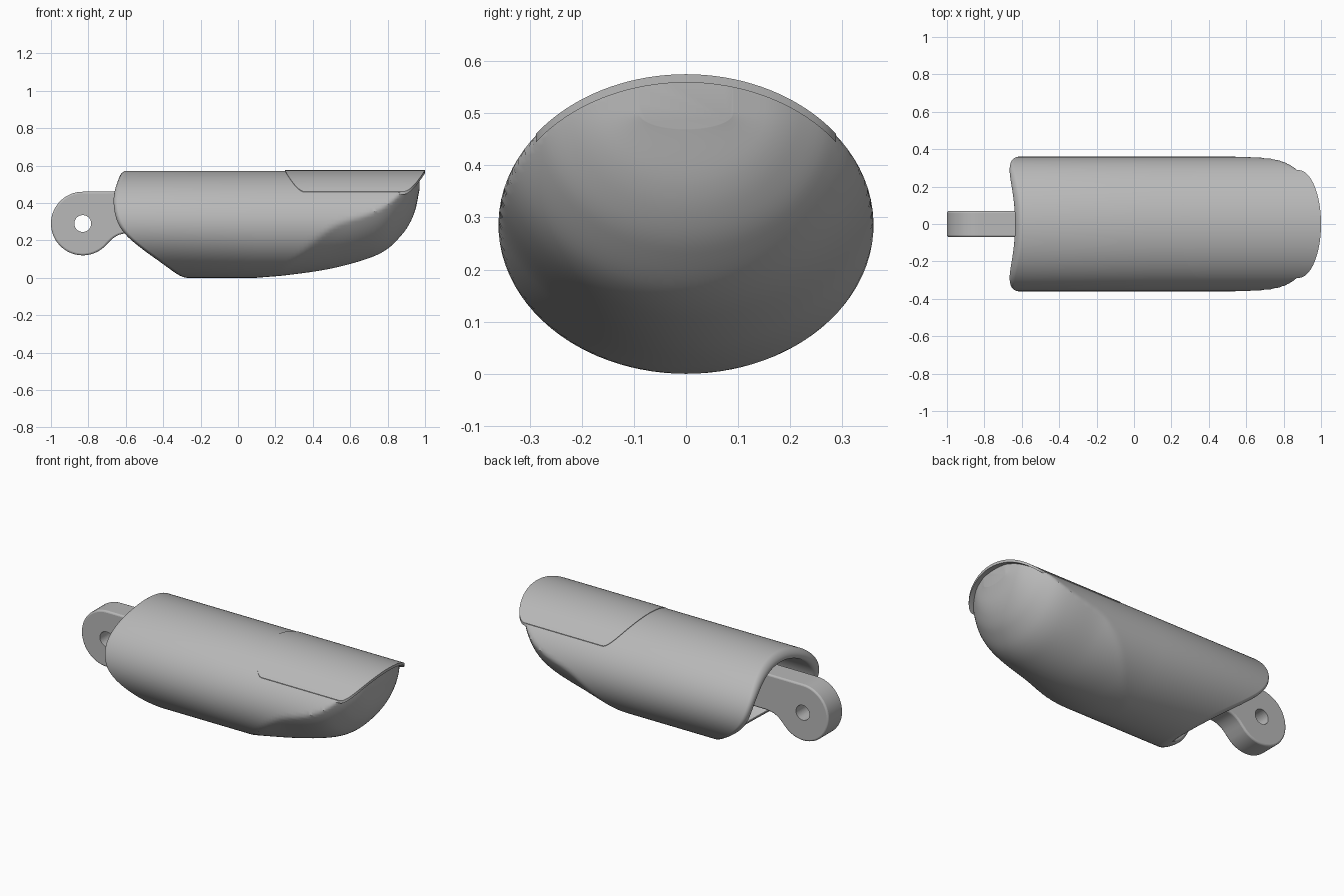
import bpy, bmesh, math

if "Cube" in bpy.data.objects:
    bpy.data.objects.remove(bpy.data.objects["Cube"])

grey = bpy.data.materials.new("plain grey")
grey.use_nodes = True
COLOUR = (0.48, 0.48, 0.48, 1)
grey.diffuse_color = COLOUR
grey.node_tree.nodes["Principled BSDF"].inputs["Base Color"].default_value = COLOUR

A, B, MID = 0.36, 0.286, 0.286      # oval half width, half height, centre height
POLE = 0.5                          # height of the fingertip's dome centre
WALL = 0.06


def curve(points):
    """Smooth function through (input, output) points."""
    def slope(i):
        p, q = points[max(i - 1, 0)], points[min(i + 1, len(points) - 1)]
        return (q[1] - p[1]) / (q[0] - p[0])

    def value(u):
        u = min(max(u, points[0][0]), points[-1][0])
        i = next(k for k in range(len(points) - 1) if u <= points[k + 1][0])
        (u0, v0), (u1, v1) = points[i], points[i + 1]
        h = u1 - u0
        t = (u - u0) / h
        s = 1 - t
        return (v0 * (1 + 2 * t) * s * s + slope(i) * h * t * s * s
                + v1 * t * t * (3 - 2 * t) - slope(i + 1) * h * t * t * s)
    return value


def finish(name, bm, angle=35):
    bmesh.ops.recalc_face_normals(bm, faces=bm.faces)
    mesh = bpy.data.meshes.new(name)
    bm.to_mesh(mesh)
    bm.free()
    obj = bpy.data.objects.new(name, mesh)
    bpy.context.collection.objects.link(obj)
    mesh.materials.append(grey)
    bpy.ops.object.select_all(action='DESELECT')
    obj.select_set(True)
    bpy.context.view_layer.objects.active = obj
    bpy.ops.object.shade_smooth_by_angle(angle=math.radians(angle))
    return obj


def skin(bm, rows, closed):
    """Join rows of points with quads."""
    grid = [[bm.verts.new(p) for p in row] for row in rows]
    n = len(grid[0])
    for r, s in zip(grid, grid[1:]):
        for i in range(n if closed else n - 1):
            j = (i + 1) % n
            bm.faces.new((r[i], r[j], s[j], s[i]))
    return grid


# Shell: oval tube with a slanted open back and a domed tip
rear = curve([(0, -.3), (.08, -.41), (.16, -.52), (.23, -.6), (.3, -.645),
              (.4, -.665), (.48, -.655), (.575, -.62)])
belly = curve([(.1, 0), (.27, .015), (.5, .05), (.7, .105), (.8, .155),
               (.88, .235), (.92, .295), (.95, .37), (.97, .47)])
breadth = curve([(.1, .6), (.27, .51), (.5, .42), (.7, .385), (.8, .35),
                 (.88, .285), (.92, .23), (.95, .17), (.97, .09)])
SIDES = 144


def section(x):
    """Oval trimmed by the dome at this x, as (y, z) points."""
    pts = []
    for k in range(SIDES):
        f = math.tau * k / SIDES
        c, s = math.cos(f), math.sin(f)
        rise = POLE - MID
        qa = (c / A) ** 2 + (s / B) ** 2
        qb = rise * s / B ** 2
        qc = (rise / B) ** 2 - 1
        r = (-qb + math.sqrt(qb * qb - qa * qc)) / qa
        if x > 0.1:
            w = breadth(x)
            if s < 0:
                r = min(r, 1 / math.hypot(c / w, s / (POLE - belly(x))))
            else:
                r = min(r, w / max(abs(c), 1e-6))
        pts.append((r * c, POLE + r * s))
    return pts


def inset(d):
    return [(y * (A - d) / A, MID + (z - MID) * (B - d) / B) for y, z in section(0)]


rows = [[(-0.15, y, z) for y, z in inset(WALL)]]
for k in range(13):
    t = math.pi * k / 12
    ring = inset(WALL * (1 + math.cos(t)) / 2)
    rows.append([(rear(z) + 0.025 * (1 - math.sin(t)), y, z) for y, z in ring])
STEPS = 60
for k in range(STEPS + 1):
    x = 0.1 + 0.87 * math.sin(math.pi / 2 * k / STEPS)
    rows.append([(x, y, z) for y, z in section(x)])
bm = bmesh.new()
grid = skin(bm, rows, True)
bm.faces.new(grid[0])
bm.faces.new(grid[-1])
finish("finger_shell", bm)

# Nail: thin curved plate following the top of the oval
HALF = 0.288


def nail_sheet(drop):
    sheet = []
    for k in range(49):
        t = math.pi * (k / 48 - 0.5)
        y, bow = HALF * math.sin(t), math.cos(t)
        z = MID + 0.003 - drop + B * math.sqrt(1 - (y / A) ** 2)
        back, front = 0.36 - 0.11 * bow, 0.88 + 0.12 * bow
        sheet.append([(back + (front - back) * i / 8, y, z) for i in range(9)])
    return sheet


bm = bmesh.new()
top = skin(bm, nail_sheet(0), False)
under = skin(bm, nail_sheet(0.016), False)


def border(g):
    return (g[0] + [r[-1] for r in g[1:-1]] + g[-1][::-1]
            + [r[0] for r in g[-2:0:-1]])


a, b = border(top), border(under)
for i in range(len(a)):
    j = (i + 1) % len(a)
    bm.faces.new((a[i], a[j], b[j], b[i]))
finish("nail", bm)

# Hinge tab: round lug with a neck running into the shell
PIN_X, PIN_Z, LUG, THICK = -0.83, 0.29, 0.17, 0.07
outline = [(-0.15, PIN_Z + LUG)]
for k in range(41):
    t = math.radians(90 + 222 * k / 40)
    outline.append((PIN_X + LUG * math.cos(t), PIN_Z + LUG * math.sin(t)))
neck = curve([(-.7, .18), (-.67, .21), (-.63, .232), (-.58, .24)])
outline += [(-.69 + .11 * k / 8, neck(-.69 + .11 * k / 8)) for k in range(9)]
outline.append((-0.15, 0.24))
bm = bmesh.new()
face = bm.faces.new([bm.verts.new((x, -THICK, z)) for x, z in outline])
moved = bmesh.ops.extrude_face_region(bm, geom=[face])["geom"]
for v in moved:
    if isinstance(v, bmesh.types.BMVert):
        v.co.y = THICK
tab = finish("hinge_tab", bm)
bevel = tab.modifiers.new("soft edges", 'BEVEL')
bevel.width, bevel.segments = 0.01, 3
bevel.limit_method, bevel.angle_limit = 'ANGLE', math.radians(50)

# Pin hole cutter
bpy.ops.mesh.primitive_cylinder_add(vertices=48, radius=0.045, depth=0.5,
                                    location=(PIN_X, 0, PIN_Z),
                                    rotation=(math.pi / 2, 0, 0))
cutter = bpy.context.object
cutter.name = "pin_hole_cutter"
cutter.data.materials.append(grey)
hole = tab.modifiers.new("pin hole", 'BOOLEAN')
hole.object, hole.operation, hole.solver = cutter, 'DIFFERENCE', 'EXACT'
bpy.context.view_layer.objects.active = tab
for m in [m.name for m in tab.modifiers if m.type in {'BEVEL', 'BOOLEAN'}]:
    bpy.ops.object.select_all(action='DESELECT')
    tab.select_set(True)
    bpy.ops.object.modifier_apply(modifier=m)
bpy.data.objects.remove(cutter)
bpy.ops.object.shade_smooth_by_angle(angle=math.radians(35))
